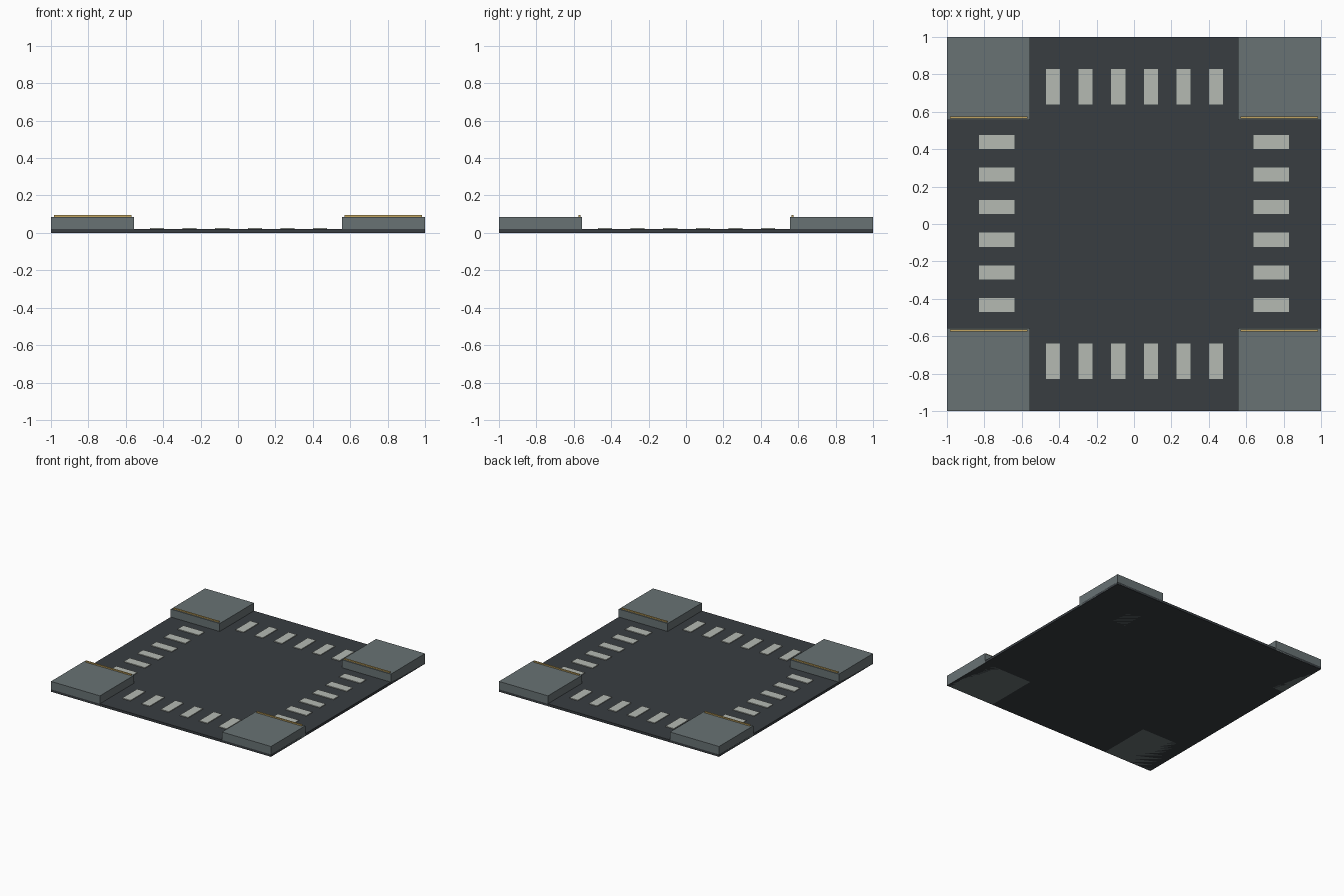
import bpy

if "Cube" in bpy.data.objects:
    bpy.data.objects.remove(bpy.data.objects["Cube"])


def material(name, rgb):
    m = bpy.data.materials.new(name)
    m.diffuse_color = (*rgb, 1)
    m.use_nodes = True
    m.node_tree.nodes["Principled BSDF"].inputs["Base Color"].default_value = m.diffuse_color
    return m


asphalt = material("asphalt", (0.04, 0.047, 0.053))
concrete = material("concrete", (0.14, 0.17, 0.175))
paint = material("white_paint", (0.46, 0.49, 0.45))
yellow = material("yellow_paint", (0.55, 0.38, 0.12))


def box(name, x, y, z, mat):
    """Axis-aligned box from (min, max) pairs."""
    spans = (x, y, z)
    bpy.ops.mesh.primitive_cube_add(size=1, location=[(a + b) / 2 for a, b in spans])
    o = bpy.context.object
    o.name = name
    o.scale = [abs(b - a) for a, b in spans]
    bpy.ops.object.transform_apply(location=False, rotation=False, scale=True)
    o.data.materials.append(mat)
    return o


# Road slab
box("road_slab", (-1, 1), (-1, 1), (0, 0.02), asphalt)

# Raised pavement corners with a thin yellow curb line
for sx in (-1, 1):
    for sy in (-1, 1):
        box("pavement_corner", (sx * 0.555, sx), (sy * 0.555, sy), (0, 0.085), concrete)
        box("curb_line", (sx * 0.57, sx * 0.983), (sy * 0.564, sy * 0.575),
            (0.083, 0.095), yellow)

# Crosswalk stripes on all four arms
for s in (-1, 1):
    for i in range(6):
        c = (i - 2.5) * 0.1745 + 0.003
        across, along = (c - 0.0375, c + 0.0375), (s * 0.638, s * 0.83)
        box("crosswalk_stripe_y", across, along, (0.018, 0.026), paint)
        box("crosswalk_stripe_x", along, across, (0.018, 0.026), paint)
